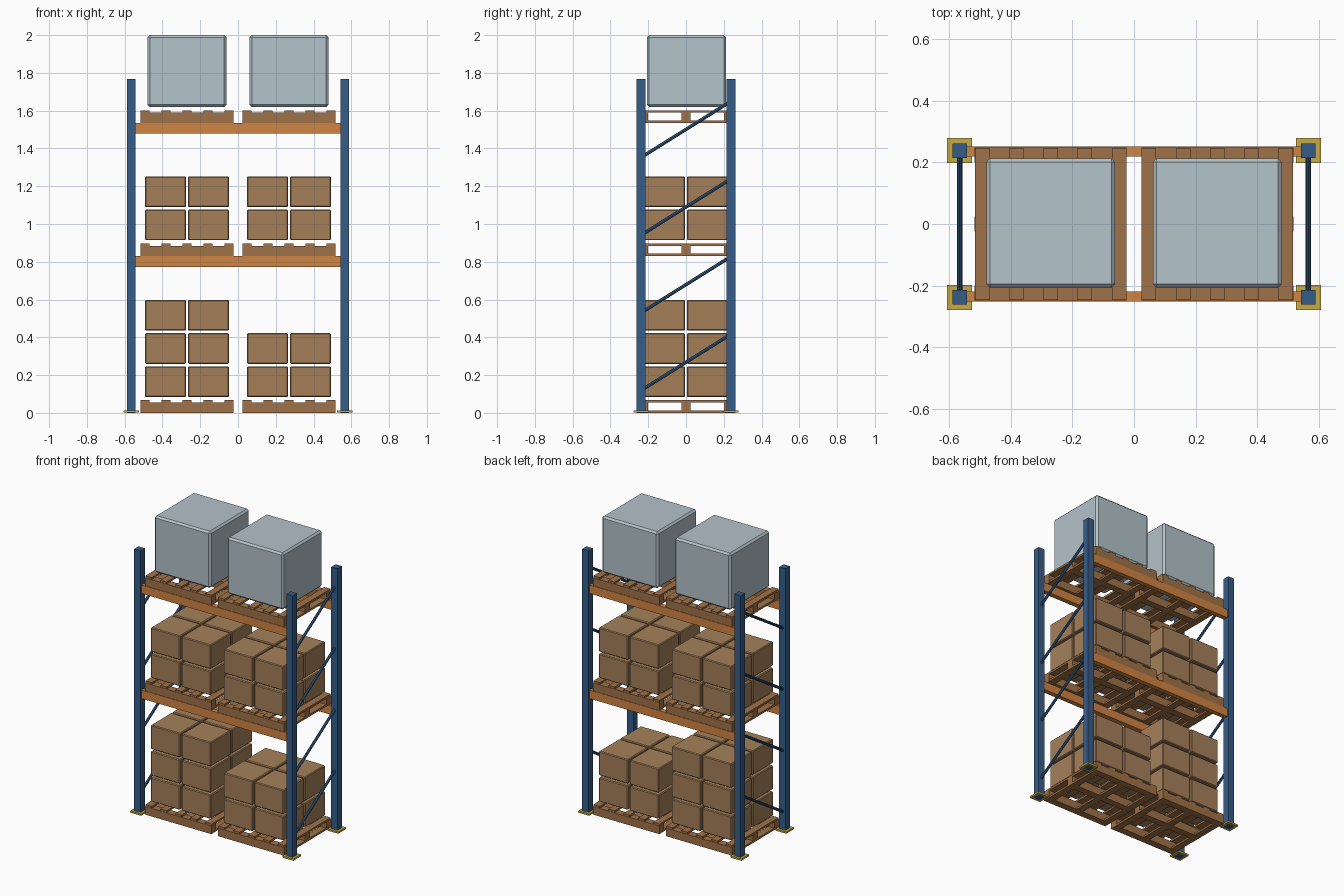
import bpy
import math
from mathutils import Vector

cube = bpy.data.objects.get("Cube")
if cube:
    bpy.data.objects.remove(cube)


def material(name, rgb):
    """Flat material from an sRGB 0-255 colour."""
    lin = [((c / 255 + 0.055) / 1.055) ** 2.4 for c in rgb] + [1]
    m = bpy.data.materials.new(name)
    m.use_nodes = True
    m.diffuse_color = lin
    m.node_tree.nodes["Principled BSDF"].inputs["Base Color"].default_value = lin
    return m


blue = material("blue steel", (54, 93, 137))
orange = material("orange beam", (209, 133, 66))
yellow = material("yellow plate", (200, 172, 70))
wood = material("pallet wood", (160, 114, 72))
card = material("cardboard", (165, 128, 90))
grey = material("pale grey wrap", (180, 195, 202))


def box(name, centre, size, mat, bevel=0):
    """Box given by its centre in x and y and its underside in z."""
    x, y, z = centre
    bpy.ops.mesh.primitive_cube_add(size=1, location=(x, y, z + size[2] / 2))
    ob = bpy.context.object
    ob.name = name
    ob.scale = size
    bpy.ops.object.transform_apply(location=False, rotation=False, scale=True)
    ob.data.materials.append(mat)
    if bevel:
        mod = ob.modifiers.new("edge", "BEVEL")
        mod.width = bevel
        mod.segments = 1
    return ob


def rod(name, a, b, radius, mat):
    """Thin round bar between two points."""
    a, b = Vector(a), Vector(b)
    bpy.ops.mesh.primitive_cylinder_add(vertices=8, radius=radius,
                                        depth=(b - a).length, location=(a + b) / 2)
    ob = bpy.context.object
    ob.name = name
    ob.rotation_euler = (b - a).to_track_quat("Z", "Y").to_euler()
    ob.data.materials.append(mat)


POST_X, POST_Y = 0.565, 0.238
SIDES = (-1, 1)
PALLET_X, PALLET_W, PALLET_H = 0.27, 0.492, 0.067
SHELVES = (0.83, 1.535)

# Upright posts on foot plates
for sx in SIDES:
    for sy in SIDES:
        x, y = sx * POST_X, sy * POST_Y
        box("upright_post", (x, y, 0), (0.047, 0.047, 1.768), blue)
        box("foot_plate", (x, y, 0.001), (0.081, 0.081, 0.012), yellow)

    # Diagonal braces, all rising to the back
    for i in range(4):
        z = 0.268 + i * 0.411
        rod("diagonal_brace", (sx * POST_X, -POST_Y, z - 0.149),
            (sx * POST_X, POST_Y, z + 0.149), 0.009, blue)

# Load beams, front and back
for top in SHELVES:
    for sy in SIDES:
        box("load_beam", (0, sy * 0.235, top - 0.057),
            (2 * POST_X - 0.047, 0.032, 0.057), orange)


def pallet(x, z):
    """Three bearers along x, with boards across above and below."""
    board = 0.013
    for i in (-1, 0, 1):
        box("pallet_bearer", (x, i * 0.224, z),
            (PALLET_W, 0.048, PALLET_H - board), wood)
        box("pallet_bottom_board", (x + i * 0.222, 0, z + 0.0005),
            (0.047, PALLET_W - 0.002, board), wood)
    for i in range(-2, 3):
        box("pallet_top_board", (x + i * 0.111, 0, z + PALLET_H - board),
            (0.047, PALLET_W, board), wood)


def carton_stack(x, z, layers):
    """Two by two cartons in each layer."""
    for k in range(layers):
        for sx in SIDES:
            for sy in SIDES:
                box("carton", (x + sx * 0.114, sy * 0.114, z + k * 0.176),
                    (0.217, 0.217, 0.162), card, 0.005)


# Pallets and their loads
LOADS = ((0, (3, 2)), (SHELVES[0], (2, 2)), (SHELVES[1], (0, 0)))
for level, counts in LOADS:
    for sx, layers in zip(SIDES, counts):
        x = sx * PALLET_X
        pallet(x, level)
        if layers:
            carton_stack(x, level + PALLET_H + 0.017, layers)
        else:
            box("wrapped_crate", (x, 0.003, 1.62), (0.417, 0.42, 0.38), grey, 0.012)
